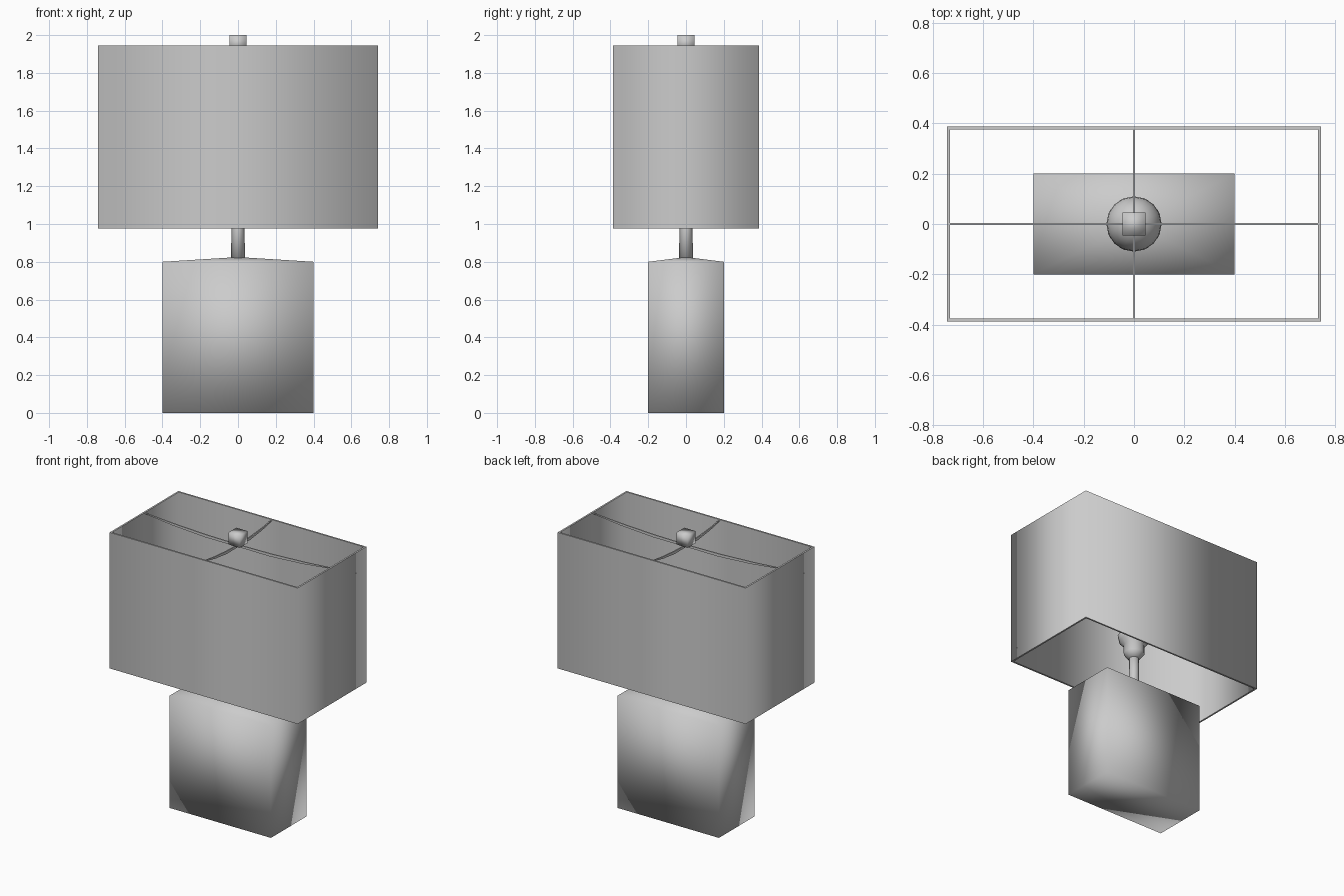
import bpy
import bmesh
from math import pi, cos, sin

if "Cube" in bpy.data.objects:
    bpy.data.objects.remove(bpy.data.objects["Cube"], do_unlink=True)

grey = bpy.data.materials.new("plain grey")
grey.use_nodes = True
grey.diffuse_color = (0.6, 0.6, 0.6, 1)
grey.node_tree.nodes["Principled BSDF"].inputs["Base Color"].default_value = (0.6, 0.6, 0.6, 1)


def finish(name, bm, smooth=True):
    bmesh.ops.recalc_face_normals(bm, faces=bm.faces)
    for f in bm.faces:
        f.smooth = smooth
    mesh = bpy.data.meshes.new(name)
    bm.to_mesh(mesh)
    bm.free()
    mesh.materials.append(grey)
    obj = bpy.data.objects.new(name, mesh)
    bpy.context.collection.objects.link(obj)
    return obj


def ring(bm, hx, hy, z):
    return [bm.verts.new((sx * hx, sy * hy, z))
            for sx, sy in ((-1, -1), (1, -1), (1, 1), (-1, 1))]


def bridge(bm, a, b):
    n = len(a)
    return [bm.faces.new((a[i], a[(i + 1) % n], b[(i + 1) % n], b[i])) for i in range(n)]


def lathe(name, profile, sides, smooth_angle):
    bm = bmesh.new()
    rings = [[bm.verts.new((r * cos(2 * pi * i / sides), r * sin(2 * pi * i / sides), z))
              for i in range(sides)] for r, z in profile]
    for a, b in zip(rings, rings[1:]):
        bridge(bm, a, b)
    bm.faces.new(rings[0])
    bm.faces.new(rings[-1])
    for e in bm.edges:
        e.smooth = e.calc_face_angle(0) < smooth_angle
    return finish(name, bm)


# Softly shaded block base with a shallow peaked top
bm = bmesh.new()
low, high = ring(bm, 0.4, 0.2, 0), ring(bm, 0.4, 0.2, 0.8)
bridge(bm, low, high)
bm.faces.new(low)
peak = bm.verts.new((0, 0, 0.825))
for i in range(4):
    bm.faces.new((high[i], high[(i + 1) % 4], peak))
finish("base", bm)

# Open rectangular shade: smooth around the walls, crisp at the rims
bm = bmesh.new()
hx, hy, wall = 0.742, 0.387, 0.012
outer = [ring(bm, hx, hy, z) for z in (0.975, 1.945)]
inner = [ring(bm, hx - wall, hy - wall, z) for z in (0.975, 1.945)]
bridge(bm, *outer)
bridge(bm, *inner)
rims = bridge(bm, outer[0], inner[0]) + bridge(bm, outer[1], inner[1])
for f in rims:
    for e in f.edges:
        e.smooth = False
finish("shade", bm)

# Stem, socket and bulb
lathe("stem", [(0.038, 0.81), (0.034, 0.97), (0.034, 1.14)], 8, 0.9)
lathe("socket", [(0.04, 1.1), (0.07, 1.14), (0.07, 1.2), (0.1, 1.23),
                 (0.11, 1.27), (0.085, 1.31)], 12, 0.9)
bulb = [(0.06, 1.3), (0.085, 1.4), (0.105, 1.5)]
bulb += [(0.11 * cos(t * pi / 12), 1.58 + 0.13 * sin(t * pi / 12)) for t in range(6)]
lathe("bulb", bulb, 16, 1.2)

# Four thin sagging arms that hold the shade
for name, dx, dy, reach in (("right_arm", -1, 0, 0.732), ("left_arm", 1, 0, 0.732),
                            ("front_arm", 0, -1, 0.377), ("back_arm", 0, 1, 0.377)):
    bm = bmesh.new()
    half = 0.004
    sections = []
    for t, depth in ((0, 0.015), (0.35, 0.02), (0.7, 0.015), (1, 0.006)):
        top = 1.91 + 0.03 * t * t
        sections.append([bm.verts.new((dx * reach * t - dy * s * half,
                                       dy * reach * t + dx * s * half, z))
                         for s, z in ((-1, top), (1, top), (1, top - depth), (-1, top - depth))])
    for a, b in zip(sections, sections[1:]):
        bridge(bm, a, b)
    bm.faces.new(sections[0])
    bm.faces.new(sections[-1])
    finish(name, bm, smooth=False)

# Square finial above the arms
bm = bmesh.new()
low, high = ring(bm, 0.045, 0.045, 1.915), ring(bm, 0.045, 0.045, 2.0)
bridge(bm, low, high)
bm.faces.new(low)
bm.faces.new(high)
finish("finial", bm)
